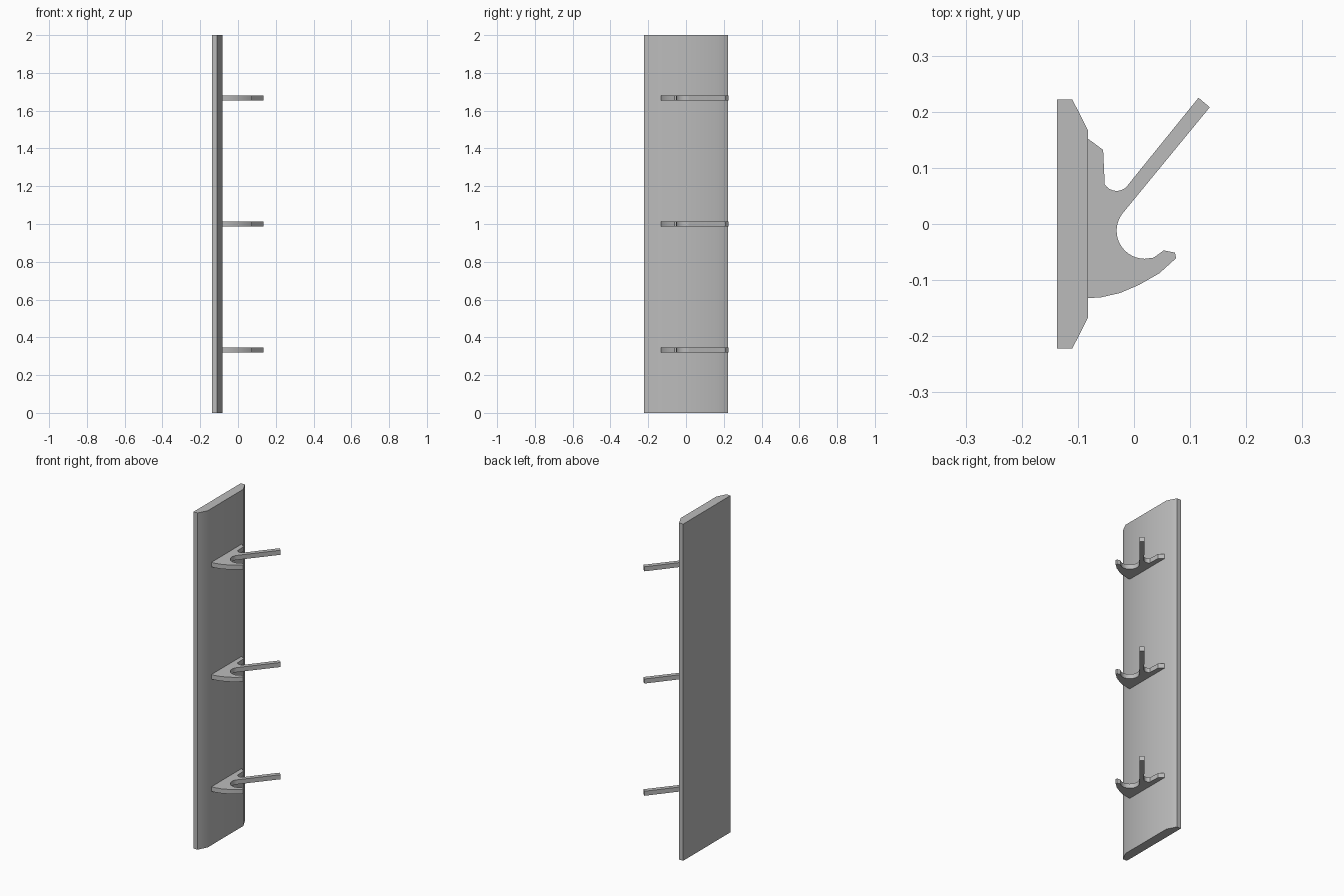
import bpy
import bmesh
from math import cos, sin, radians

cube = bpy.data.objects.get("Cube")
if cube:
    bpy.data.objects.remove(cube, do_unlink=True)

grey = bpy.data.materials.new("plain grey")
grey.use_nodes = True
colour = (0.5, 0.5, 0.5, 1)
grey.diffuse_color = colour
grey.node_tree.nodes["Principled BSDF"].inputs["Base Color"].default_value = colour


def arc(cx, cy, r, start, end, steps):
    angles = [radians(start + (end - start) * i / steps) for i in range(steps + 1)]
    return [(cx + r * cos(a), cy + r * sin(a)) for a in angles]


def extrude_profile(name, profile, z, height):
    """Prism from a plan outline, rising from z."""
    bm = bmesh.new()
    face = bm.faces.new([bm.verts.new((x, y, z)) for x, y in profile])
    geom = bmesh.ops.extrude_face_region(bm, geom=[face])["geom"]
    tops = [g for g in geom if isinstance(g, bmesh.types.BMVert)]
    bmesh.ops.translate(bm, verts=tops, vec=(0, 0, height))
    bmesh.ops.recalc_face_normals(bm, faces=bm.faces)
    mesh = bpy.data.meshes.new(name)
    bm.to_mesh(mesh)
    bm.free()
    mesh.materials.append(grey)
    obj = bpy.data.objects.new(name, mesh)
    bpy.context.collection.objects.link(obj)
    bpy.ops.object.select_all(action="DESELECT")
    obj.select_set(True)
    bpy.context.view_layer.objects.active = obj
    bpy.ops.object.shade_smooth_by_angle(angle=radians(30))
    return obj


# Backboard with bevelled long edges
half = [(-0.137, -0.222), (-0.11, -0.222), (-0.082, -0.167)]
board = half + [(x, -y) for x, y in reversed(half)]
extrude_profile("backboard", board, 0, 2)

# Hook outline: upper foot, fillet, slanted arm, round bowl, pointed lower lip
hook = [(-0.084, 0.153), (-0.082, 0.152), (-0.055, 0.132)]
hook += arc(-0.031, 0.084, 0.025, 212, 318, 8)
hook += [(0.0, 0.083), (0.115, 0.225), (0.135, 0.208)]
hook += arc(0.019, -0.012, 0.05, 141, 270, 14)
hook += [(0.035, -0.06), (0.053, -0.047), (0.073, -0.051), (0.075, -0.061)]
hook += [(0.045, -0.088), (0.01, -0.108), (-0.025, -0.123), (-0.06, -0.131), (-0.084, -0.132)]

thickness = 0.027
for label, z in (("lower", 1 / 3), ("middle", 1), ("upper", 5 / 3)):
    extrude_profile(label + "_hook", hook, z - thickness / 2, thickness)
